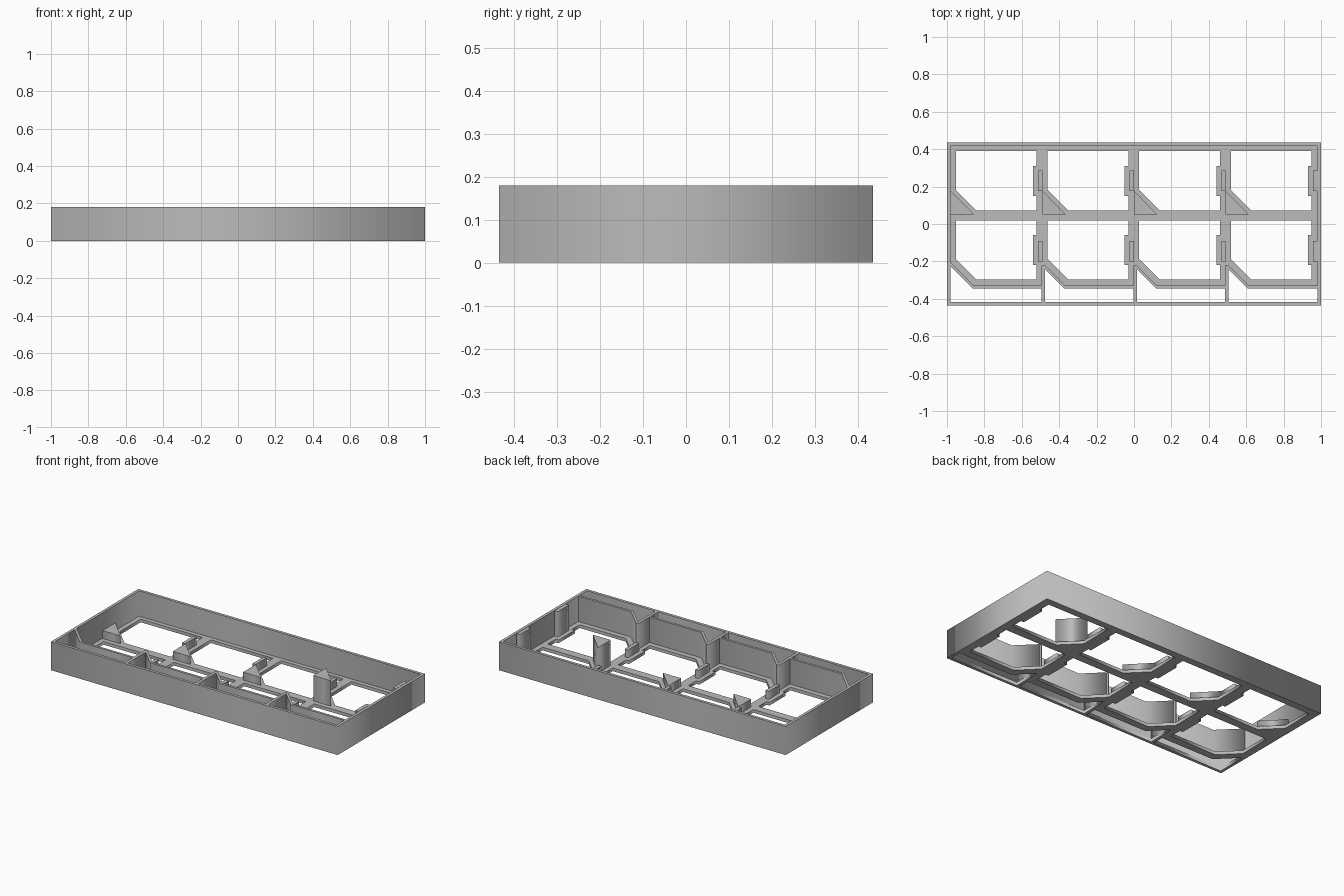
import bpy

cube = bpy.data.objects.get("Cube")
if cube:
    bpy.data.objects.remove(cube, do_unlink=True)

grey = bpy.data.materials.new("plain grey")
grey.use_nodes = True
colour = (0.5, 0.5, 0.5, 1)
grey.diffuse_color = colour
grey.node_tree.nodes["Principled BSDF"].inputs["Base Color"].default_value = colour

HX, HY, H = 1.0, 0.435, 0.18      # half length, half depth, height
WALL, FLOOR, PITCH = 0.018, 0.02, 0.49
LOW = 0.07                        # height of the short supports
IX, IY = HX - WALL, HY - WALL


def rect(x0, x1, y0, y1):
    return [(x0, y0), (x1, y0), (x1, y1), (x0, y1)]


def slab(name, loops, z0, z1):
    """Solid from a flat outline, with any further loops as holes."""
    curve = bpy.data.curves.new(name, 'CURVE')
    curve.dimensions = '2D'
    curve.fill_mode = 'BOTH'
    curve.extrude = (z1 - z0) / 2
    for pts in loops:
        spline = curve.splines.new('POLY')
        spline.points.add(len(pts) - 1)
        for p, (x, y) in zip(spline.points, pts):
            p.co = (x, y, 0, 1)
        spline.use_cyclic_u = True
    temp = bpy.data.objects.new(name, curve)
    bpy.context.collection.objects.link(temp)
    bpy.context.view_layer.update()
    mesh = bpy.data.meshes.new_from_object(temp.evaluated_get(bpy.context.evaluated_depsgraph_get()))
    bpy.data.objects.remove(temp, do_unlink=True)
    mesh.name = name
    mesh.materials.clear()
    mesh.materials.append(grey)
    for v in mesh.vertices:
        v.co.z += (z0 + z1) / 2
    obj = bpy.data.objects.new(name, mesh)
    bpy.context.collection.objects.link(obj)
    return obj


def opening(x, y0, y1, t0, t1):
    """Cell opening: one clipped corner, and a tab on the far side."""
    a, b, tab, cut = x + 0.028, x + 0.46, x + 0.44, 0.11
    return [(a + cut, y0), (b, y0), (b, t0), (tab, t0), (tab, t1),
            (b, t1), (b, y1), (a, y1), (a, y0 + cut)]


# Outer walls
slab("outer_walls", [rect(-HX, HX, -HY, HY), rect(-IX, IX, -IY, IY)], FLOOR, H)

holes = []
for i in range(4):
    x = -0.98 + PITCH * i
    left = -IX if i == 0 else x + 0.015
    right = IX if i == 3 else x + PITCH - 0.004
    corner = x + 0.118

    # Floor openings: back cell, front cell, front channel
    holes.append(opening(x, 0.072, 0.39, 0.15, 0.31))
    holes.append(opening(x, -0.297, 0.02, -0.22, -0.06))
    y_left = -0.345 + corner - left
    holes.append([(left, -IY), (right, -IY), (right, -0.345),
                  (corner, -0.345), (left, y_left)])

    # Front partition with its clipped corner
    slab("front_partition", [[
        (left, y_left), (corner, -0.345), (right, -0.345), (right, -0.33),
        (corner + 0.006, -0.33), (left, y_left + 0.021)]], FLOOR, H)

    # Rib tying the partition to the front wall
    if i:
        slab("front_rib", [rect(x - 0.004, left, -IY, y_left + 0.021)], FLOOR, H)

    # Corner wedges in the back row
    slab("corner_wedge", [[(x, 0.05), (x + 0.125, 0.05), (x, 0.178)]],
         FLOOR, H if i == 3 else LOW)

    # Stop blocks on the tabs
    top = H if i == 3 else LOW
    for y0, y1 in ((0.177, 0.287), (-0.2, -0.09)):
        slab("stop_block", [rect(x + 0.467, x + 0.49, y0, y1)], FLOOR, top)

# Floor frame
slab("floor_frame", [rect(-HX, HX, -HY, HY)] + holes, 0, FLOOR)
